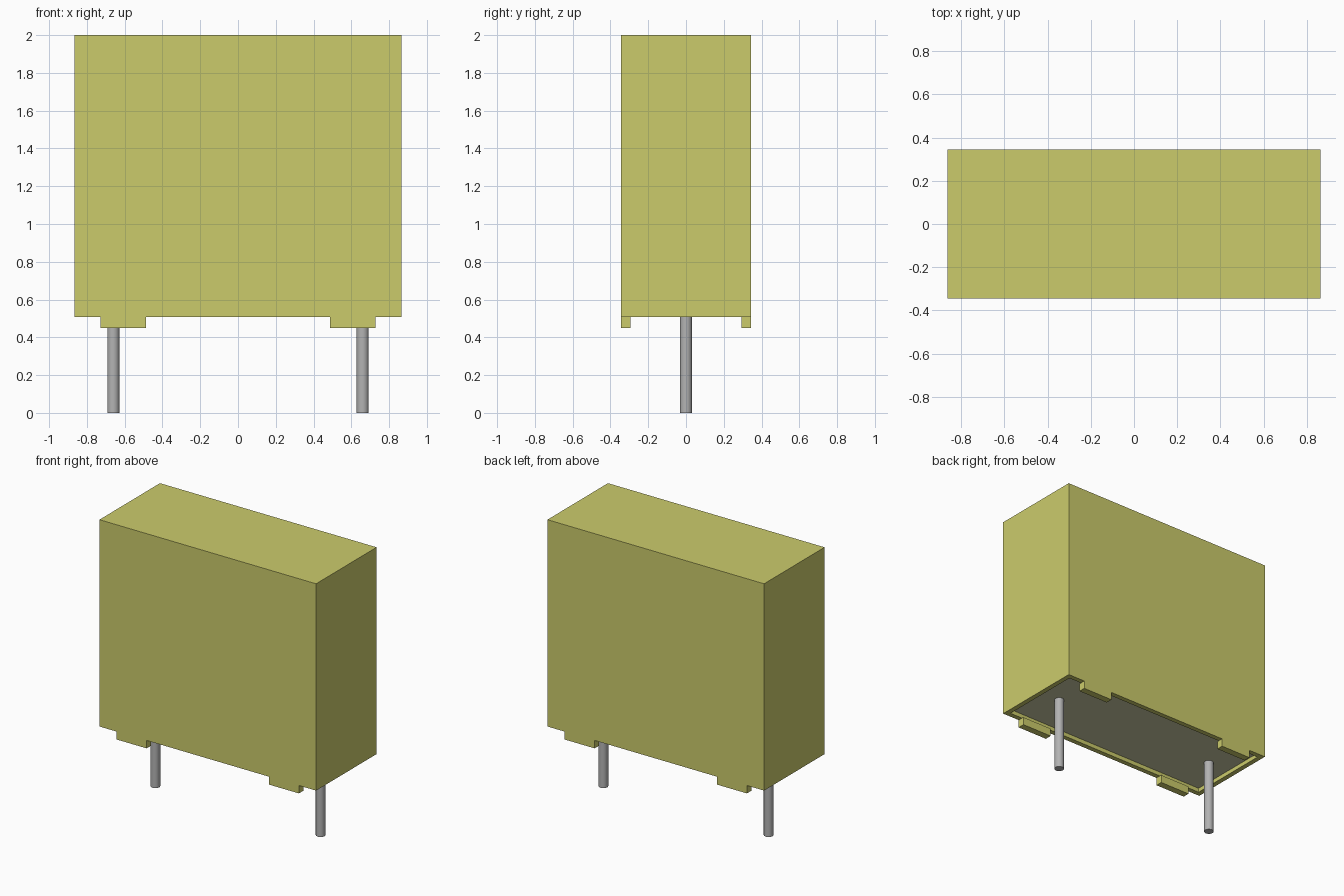
import bpy
import bmesh
from mathutils import Matrix, Vector

default = bpy.data.objects.get("Cube")
if default:
    bpy.data.objects.remove(default, do_unlink=True)


def make_material(name, colour):
    mat = bpy.data.materials.new(name)
    mat.use_nodes = True
    mat.diffuse_color = (*colour, 1)
    mat.node_tree.nodes["Principled BSDF"].inputs["Base Color"].default_value = (*colour, 1)
    return mat


def add_object(name, bm, *materials):
    mesh = bpy.data.meshes.new(name)
    bm.normal_update()
    bm.to_mesh(mesh)
    bm.free()
    for mat in materials:
        mesh.materials.append(mat)
    obj = bpy.data.objects.new(name, mesh)
    bpy.context.collection.objects.link(obj)
    return obj


def box(low, high):
    low, high = Vector(low), Vector(high)
    bm = bmesh.new()
    bmesh.ops.create_cube(bm, size=1, matrix=Matrix.Translation((low + high) / 2)
                          @ Matrix.Diagonal((*(high - low), 1)))
    return bm


yellow = make_material("case yellow", (0.60, 0.60, 0.148))
resin = make_material("filling beige", (0.60, 0.60, 0.38))
metal = make_material("pin grey", (0.45, 0.45, 0.45))

HALF_X, HALF_Y = 0.865, 0.345
BASE, TOP, FOOT = 0.507, 2.0, 0.45
WALL, RECESS = 0.05, 0.03

# Case with a shallow recess underneath, filled with resin
case = box((-HALF_X, -HALF_Y, BASE), (HALF_X, HALF_Y, TOP))
case.normal_update()
bottom = min(case.faces, key=lambda f: f.calc_center_median().z)
bmesh.ops.inset_region(case, faces=[bottom], thickness=WALL)
floor = bmesh.ops.extrude_discrete_faces(case, faces=[bottom])["faces"][0]
bmesh.ops.translate(case, verts=floor.verts, vec=(0, 0, RECESS))
floor.material_index = 1
add_object("case", case, yellow, resin)

# Standoff feet along the long walls, and one pin at each end
for side, s in (("left", 1), ("right", -1)):
    x0, x1 = sorted((s * 0.488, s * 0.728))
    for end, t in (("front", -1), ("back", 1)):
        y0, y1 = sorted((t * (HALF_Y - WALL), t * HALF_Y))
        add_object(f"{side}_{end}_foot", box((x0, y0, FOOT), (x1, y1, BASE)), yellow)

    height = BASE + RECESS + 0.02
    pin = bmesh.new()
    bmesh.ops.create_cone(pin, cap_ends=True, segments=32, radius1=0.032, radius2=0.032,
                          depth=height, matrix=Matrix.Translation((s * 0.66, 0, height / 2)))
    for face in pin.faces:
        face.smooth = len(face.verts) == 4
    for edge in pin.edges:
        edge.smooth = all(len(f.verts) == 4 for f in edge.link_faces)
    add_object(f"{side}_pin", pin, metal)
